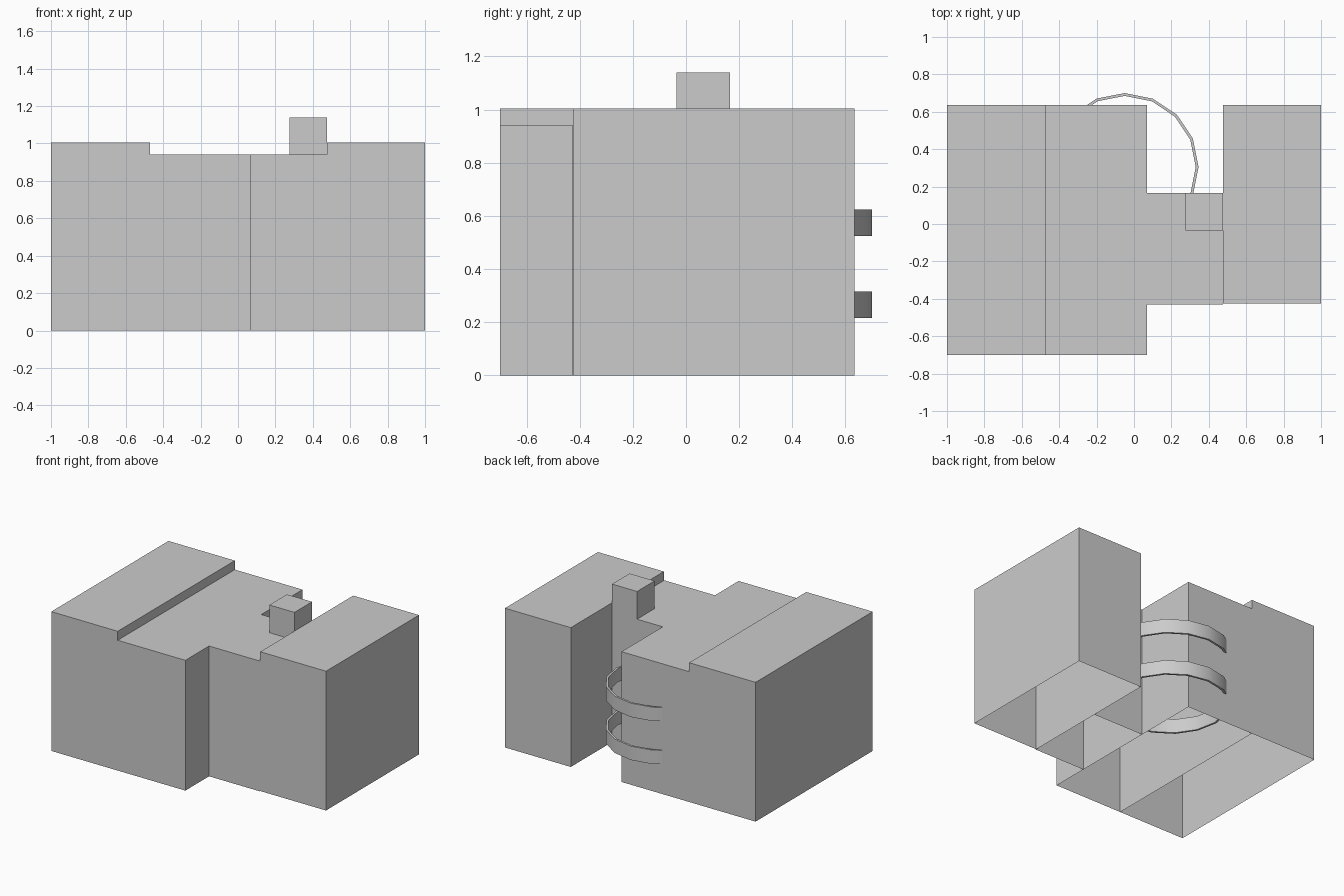
import bpy, bmesh, math
from mathutils import Vector

cube = bpy.data.objects.get("Cube")
if cube:
    bpy.data.objects.remove(cube)

grey = bpy.data.materials.new("plain grey")
grey.use_nodes = True
colour = (0.6, 0.6, 0.6, 1)
grey.diffuse_color = colour
grey.node_tree.nodes["Principled BSDF"].inputs["Base Color"].default_value = colour


def finish(name, bm):
    bmesh.ops.recalc_face_normals(bm, faces=bm.faces)
    mesh = bpy.data.meshes.new(name)
    bm.to_mesh(mesh)
    bm.free()
    mesh.materials.append(grey)
    obj = bpy.data.objects.new(name, mesh)
    bpy.context.collection.objects.link(obj)
    return obj


def shell(name, low, high):
    """Box from corner to corner, open underneath."""
    low, high = Vector(low), Vector(high)
    bm = bmesh.new()
    bmesh.ops.create_cube(bm, size=1)
    for v in bm.verts:
        v.co = (low + high) / 2 + v.co * (high - low)
    bm.normal_update()
    under = [f for f in bm.faces if f.normal.z < -0.5]
    obj_faces = [f for f in bm.faces if f not in under]
    bmesh.ops.recalc_face_normals(bm, faces=obj_faces)
    bmesh.ops.delete(bm, geom=under, context='FACES')
    return finish(name, bm)


def hoop(name, centre, outer, inner, bottom, top):
    """Thin sixteen-sided band."""
    bm = bmesh.new()
    profile = [(inner, bottom), (outer, bottom), (outer, top), (inner, top)]
    verts = [bm.verts.new((centre[0], centre[1] + r, z)) for r, z in profile]
    edges = [bm.edges.new((verts[i], verts[(i + 1) % 4])) for i in range(4)]
    bmesh.ops.spin(bm, geom=verts + edges, cent=(*centre, 0), axis=(0, 0, 1),
                   angle=math.tau, steps=16)
    bmesh.ops.remove_doubles(bm, verts=bm.verts, dist=0.001)
    obj = finish(name, bm)
    bpy.ops.object.select_all(action='DESELECT')
    obj.select_set(True)
    bpy.context.view_layer.objects.active = obj
    bpy.ops.object.shade_smooth_by_angle(angle=math.radians(40))


# Building blocks
shell("right_wing", (-1, -0.7, 0), (-0.47, 0.635, 1.005))
shell("main_hall", (-0.47, -0.7, 0), (0.07, 0.635, 0.94))
shell("link_block", (0.07, -0.43, 0), (0.475, 0.165, 0.94))
shell("left_wing", (0.475, -0.425, 0), (1, 0.635, 1.005))

# Chimney on the link roof
shell("chimney", (0.275, -0.035, 0.94), (0.475, 0.165, 1.14))

# Curved balcony bands passing through the hall
for name, bottom in (("lower_balcony_band", 0.215), ("upper_balcony_band", 0.525)):
    hoop(name, (-0.05, 0.305), 0.395, 0.38, bottom, bottom + 0.1)
